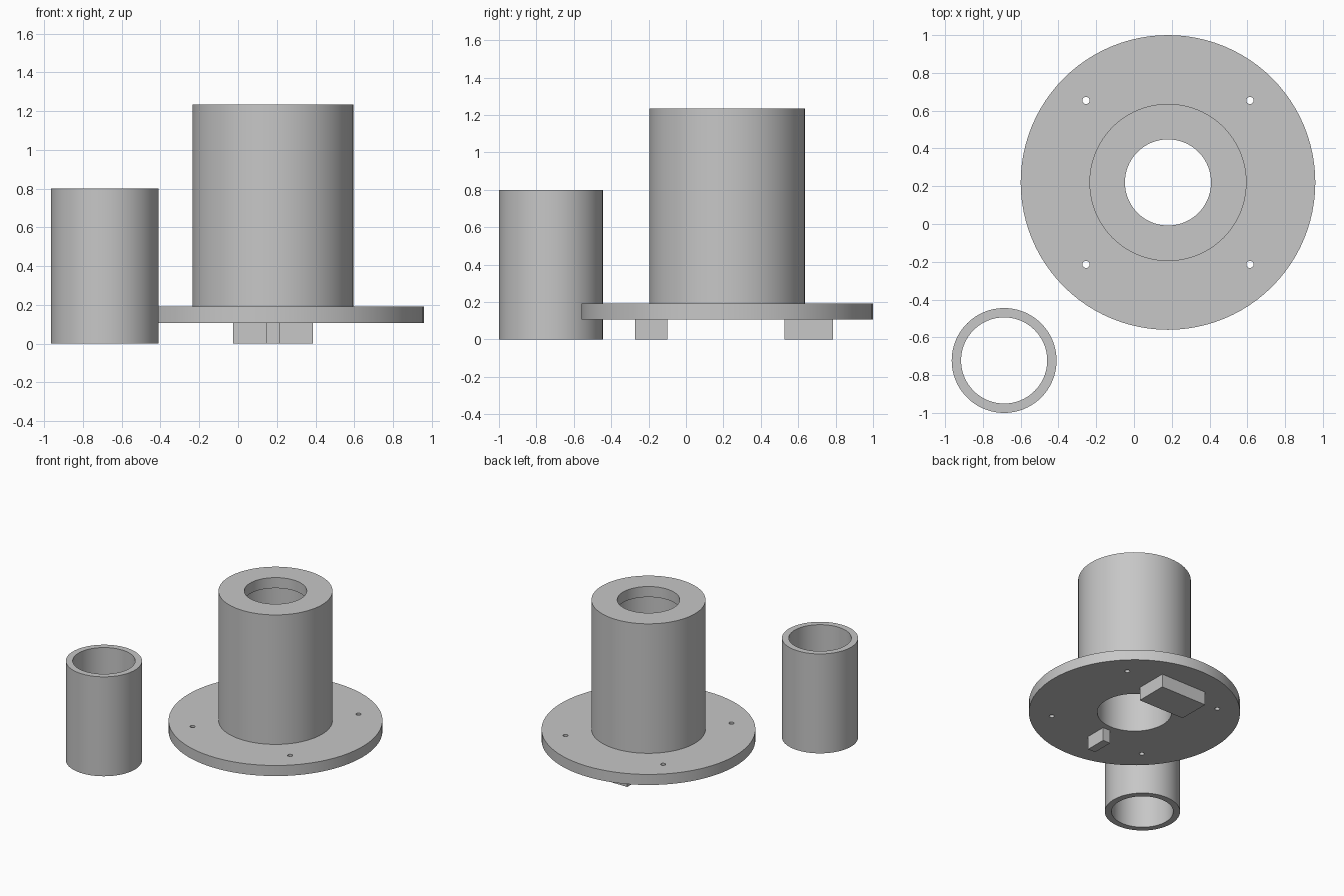
import bpy
import bmesh
from math import pi, cos, sin, radians

cube = bpy.data.objects.get("Cube")
if cube:
    bpy.data.objects.remove(cube, do_unlink=True)

grey = bpy.data.materials.new("plain_grey")
grey.use_nodes = True
grey.diffuse_color = (0.57, 0.57, 0.57, 1)
grey.node_tree.nodes["Principled BSDF"].inputs["Base Color"].default_value = (0.57, 0.57, 0.57, 1)

SEGMENTS = 96
CENTRE = (0.18, 0.22)
FLANGE_BOTTOM, FLANGE_TOP, BODY_TOP = 0.108, 0.193, 1.235
BORE, LIP_BORE = 0.275, 0.228


def make_object(name, bm, location):
    bmesh.ops.recalc_face_normals(bm, faces=bm.faces)
    mesh = bpy.data.meshes.new(name)
    bm.to_mesh(mesh)
    bm.free()
    mesh.materials.append(grey)
    obj = bpy.data.objects.new(name, mesh)
    obj.location = location
    bpy.context.collection.objects.link(obj)
    return obj


def activate(obj):
    bpy.ops.object.select_all(action='DESELECT')
    obj.select_set(True)
    bpy.context.view_layer.objects.active = obj


def smooth(obj):
    activate(obj)
    bpy.ops.object.shade_smooth_by_angle(angle=radians(30))


def lathe(name, profile, centre):
    """Revolve a closed (radius, height) profile around a vertical axis."""
    bm = bmesh.new()
    rings = []
    for i in range(SEGMENTS):
        a = 2 * pi * i / SEGMENTS
        rings.append([bm.verts.new((r * cos(a), r * sin(a), z)) for r, z in profile])
    n = len(profile)
    for i, ring in enumerate(rings):
        following = rings[(i + 1) % SEGMENTS]
        for j in range(n):
            k = (j + 1) % n
            bm.faces.new((ring[j], following[j], following[k], ring[k]))
    return make_object(name, bm, (*centre, 0))


def block(name, x_size, y_min, y_max):
    """Box under the flange, standing on the ground."""
    bm = bmesh.new()
    bmesh.ops.create_cube(bm, size=1)
    bmesh.ops.scale(bm, vec=(x_size, y_max - y_min, FLANGE_BOTTOM), verts=bm.verts)
    return make_object(name, bm, (CENTRE[0], (y_min + y_max) / 2, FLANGE_BOTTOM / 2))


# Flanged hub: wide bore below, narrower lip at the top
hub = lathe("flanged_hub", [
    (BORE, FLANGE_BOTTOM), (0.78, FLANGE_BOTTOM), (0.78, FLANGE_TOP),
    (0.416, FLANGE_TOP), (0.416, BODY_TOP), (LIP_BORE, BODY_TOP),
    (LIP_BORE, BODY_TOP - 0.085), (BORE, BODY_TOP - 0.085)], CENTRE)

# Four screw holes through the flange
bm = bmesh.new()
for sx in (-1, 1):
    for sy in (-1, 1):
        hole = bmesh.ops.create_cone(bm, cap_ends=True, segments=24,
                                     radius1=0.019, radius2=0.019, depth=0.3)
        bmesh.ops.translate(bm, vec=(0.434 * sx, 0.434 * sy, 0.15), verts=hole["verts"])
cutter = make_object("screw_hole_cutter", bm, (*CENTRE, 0))
cutter.hide_render = True
activate(hub)
cut = hub.modifiers.new("screw_holes", 'BOOLEAN')
cut.operation = 'DIFFERENCE'
cut.solver = 'EXACT'
cut.object = cutter
bpy.ops.object.modifier_apply(modifier=cut.name)
bpy.data.objects.remove(cutter, do_unlink=True)
smooth(hub)

# Loose sleeve standing beside the hub
sleeve = lathe("loose_sleeve", [
    (0.228, 0), (0.2775, 0), (0.2775, 0.8), (0.228, 0.8)], (-0.6875, -0.7225))
smooth(sleeve)

# Locating blocks on the underside
block("back_block", 0.413, 0.527, 0.786)
block("front_block", 0.067, -0.273, -0.10)
